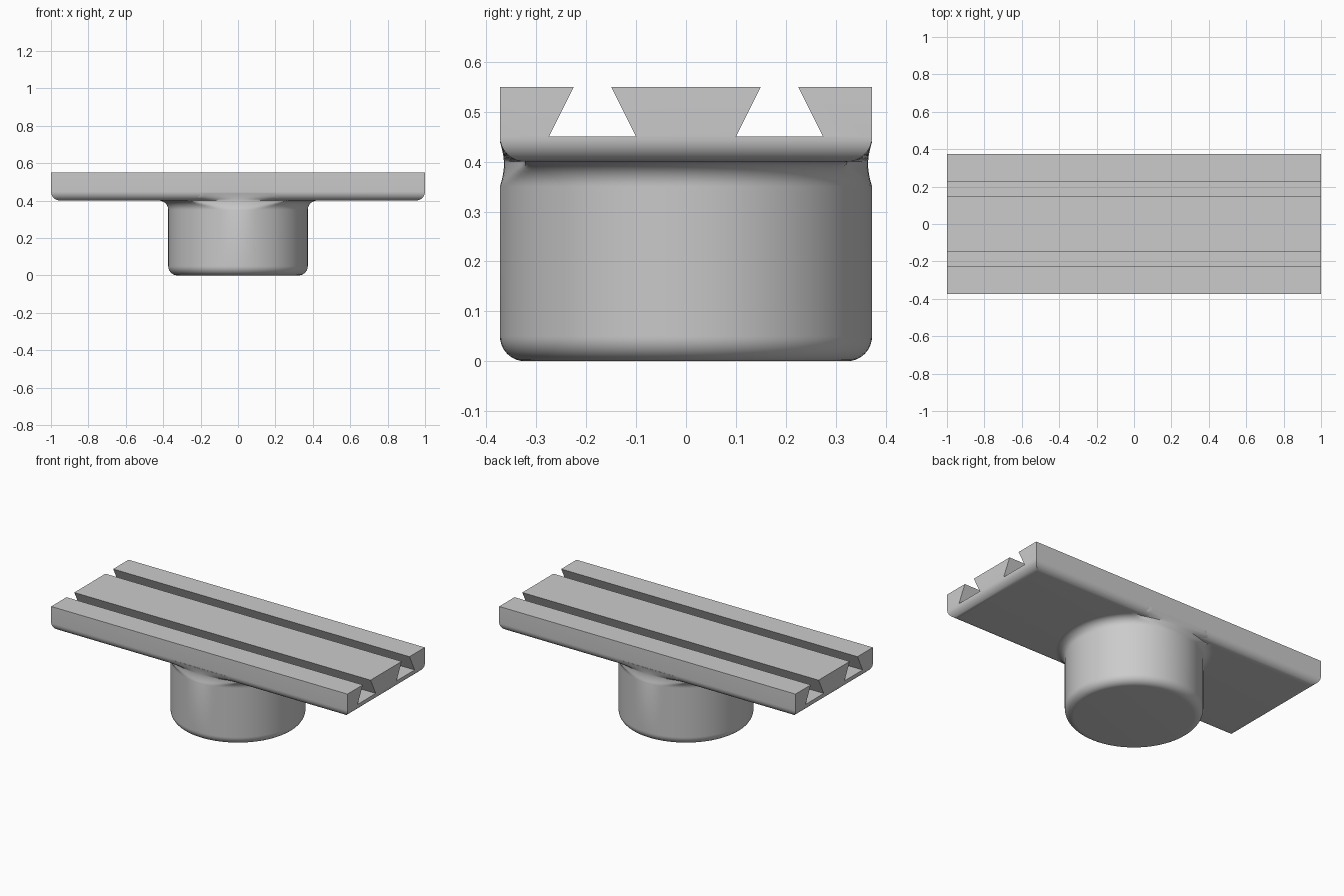
import bpy, bmesh, math

cube = bpy.data.objects.get("Cube")
if cube:
    bpy.data.objects.remove(cube, do_unlink=True)

HALF_W, R, FILLET = 0.373, 0.373, 0.05
BASE_Z, GROOVE_Z, TOP_Z = 0.4, 0.45, 0.55

grey = bpy.data.materials.new("light_grey")
grey.use_nodes = True
colour = (0.6, 0.6, 0.6, 1)
grey.diffuse_color = colour
grey.node_tree.nodes["Principled BSDF"].inputs["Base Color"].default_value = colour


def make_object(name, bm):
    bmesh.ops.recalc_face_normals(bm, faces=bm.faces)
    mesh = bpy.data.meshes.new(name)
    bm.to_mesh(mesh)
    bm.free()
    obj = bpy.data.objects.new(name, mesh)
    bpy.context.collection.objects.link(obj)
    mesh.materials.append(grey)
    return obj


def activate(obj):
    bpy.ops.object.select_all(action='DESELECT')
    obj.select_set(True)
    bpy.context.view_layer.objects.active = obj


def smooth(obj):
    activate(obj)
    bpy.ops.object.shade_smooth_by_angle(angle=math.radians(30))


# Table plate with rounded lower edges
bm = bmesh.new()
bmesh.ops.create_cube(bm, size=1)
for v in bm.verts:
    v.co.x *= 2
    v.co.y *= 2 * HALF_W
    v.co.z = TOP_Z if v.co.z > 0 else BASE_Z
lower = [e for e in bm.edges if all(v.co.z < GROOVE_Z for v in e.verts)]
bmesh.ops.bevel(bm, geom=lower, offset=FILLET, segments=10, profile=0.5, affect='EDGES')
plate = make_object("table_plate", bm)

# Two dovetail grooves along the plate
for side in (-1, 1):
    bm = bmesh.new()
    centre, over = side * 0.1875, 0.02
    bottom, top = 0.0875, 0.0375 - over / 2
    section = [(-bottom, GROOVE_Z), (bottom, GROOVE_Z), (top, TOP_Z + over), (-top, TOP_Z + over)]
    face = bm.faces.new([bm.verts.new((-1.1, centre + y, z)) for y, z in section])
    ext = bmesh.ops.extrude_face_region(bm, geom=[face])["geom"]
    for v in ext:
        if isinstance(v, bmesh.types.BMVert):
            v.co.x = 1.1
    cutter = make_object("groove_cutter", bm)
    cutter.hide_render = True
    mod = plate.modifiers.new("groove", 'BOOLEAN')
    mod.operation, mod.object, mod.solver = 'DIFFERENCE', cutter, 'EXACT'
    activate(plate)
    bpy.ops.object.modifier_apply(modifier=mod.name)
    bpy.data.objects.remove(cutter, do_unlink=True)
smooth(plate)


# Pedestal: round column with a rounded foot and a flared neck
def side_limit(x, z):
    """Furthest y the neck may reach where it blends into the plate's rounded edge."""
    t = min(1, (z - 0.35) / 0.09)
    dip = HALF_W - 0.008 * math.sin(math.pi * t)
    rise = min(FILLET, max(0, z - BASE_Z))
    edge = HALF_W - FILLET + math.sqrt(FILLET ** 2 - (FILLET - rise) ** 2)
    k = min(1, (x / 0.22) ** 2)
    return dip + (min(dip, edge) - dip) * k


STEPS, SIDES = 10, 128
arc = [math.pi / 2 * i / STEPS for i in range(STEPS + 1)]
profile = [(R - FILLET + FILLET * math.sin(a), FILLET - FILLET * math.cos(a)) for a in arc]
profile += [(R + FILLET - FILLET * math.cos(a), BASE_Z - FILLET + FILLET * math.sin(a)) for a in arc]
profile += [(R + FILLET, BASE_Z + 0.01 * i) for i in range(1, 5)]

bm = bmesh.new()
rings = []
for r, z in profile:
    ring = []
    for i in range(SIDES):
        a = math.tau * i / SIDES
        x, y = r * math.cos(a), r * math.sin(a)
        if z > 0.351:
            lim = side_limit(x, z)
            y = max(-lim, min(lim, y))
        ring.append(bm.verts.new((x, y, z)))
    rings.append(ring)
for low, high in zip(rings, rings[1:]):
    for i in range(SIDES):
        j = (i + 1) % SIDES
        bm.faces.new((low[i], low[j], high[j], high[i]))
bm.faces.new(rings[0])
bm.faces.new(rings[-1])
smooth(make_object("pedestal", bm))
